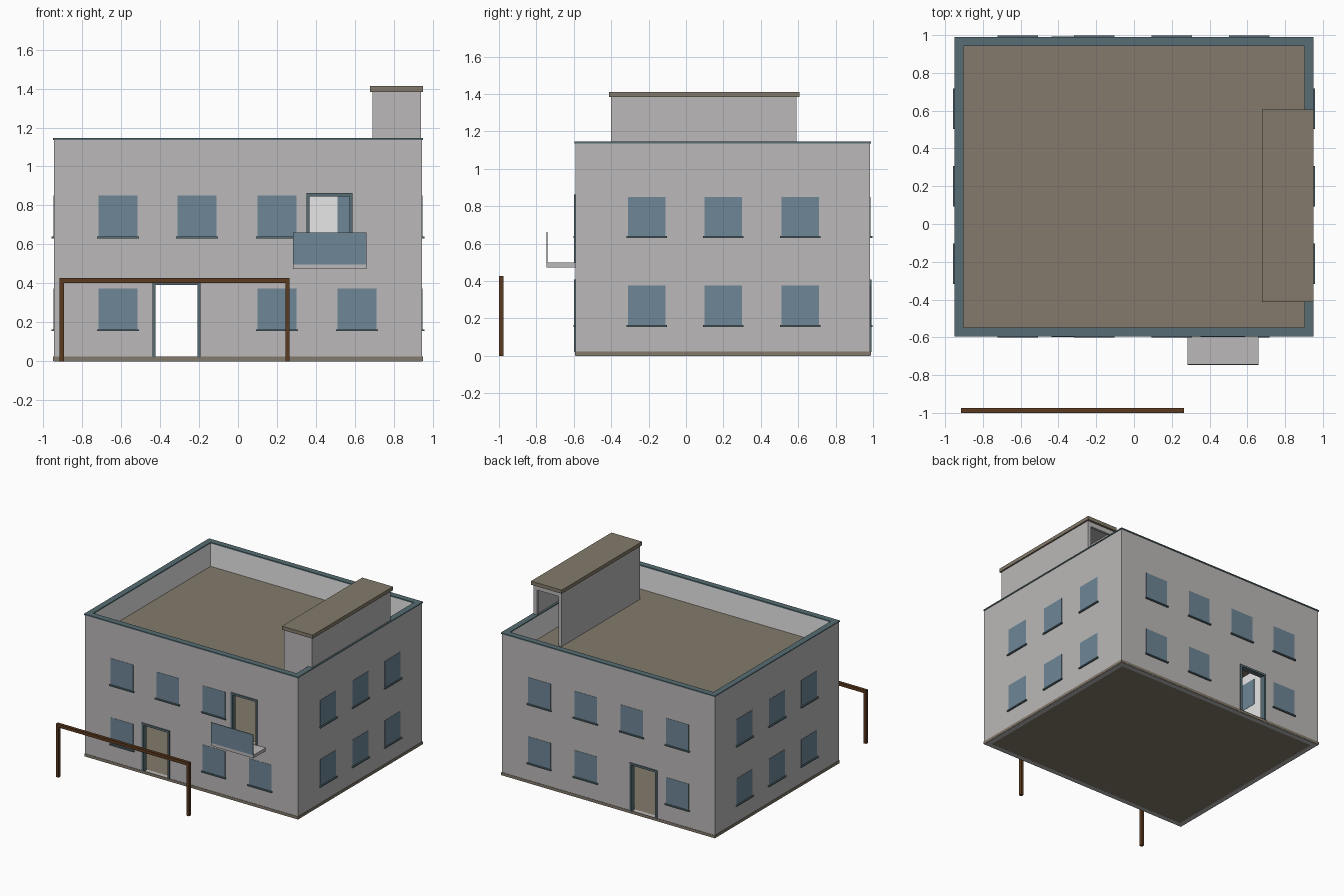
import bpy
import bmesh
from mathutils import Vector

if "Cube" in bpy.data.objects:
    bpy.data.objects.remove(bpy.data.objects["Cube"], do_unlink=True)


def material(name, rgb):
    m = bpy.data.materials.new(name)
    m.use_nodes = True
    m.diffuse_color = (*rgb, 1)
    m.node_tree.nodes["Principled BSDF"].inputs["Base Color"].default_value = (*rgb, 1)
    return m


GREY = material("wall grey", (0.50, 0.485, 0.48))
WHITE = material("interior white", (0.92, 0.92, 0.92))
TAN = material("stone tan", (0.23, 0.195, 0.145))
TRIM = material("slate trim", (0.095, 0.155, 0.175))
GLASS = material("window blue", (0.155, 0.24, 0.305))
WOOD = material("timber brown", (0.105, 0.042, 0.014))


def box(name, lo, hi, mat):
    """Axis-aligned box between two corners."""
    lo, hi = Vector(lo), Vector(hi)
    bm = bmesh.new()
    bmesh.ops.create_cube(bm, size=1)
    for v in bm.verts:
        v.co = [(lo[i] + hi[i]) / 2 + v.co[i] * (hi[i] - lo[i]) for i in range(3)]
    mesh = bpy.data.meshes.new(name)
    bm.to_mesh(mesh)
    bm.free()
    mesh.materials.append(mat)
    ob = bpy.data.objects.new(name, mesh)
    bpy.context.collection.objects.link(ob)
    return ob


def cut(ob, lo, hi):
    """Subtract a box from an object and discard the cutter."""
    cutter = box("cutter", lo, hi, GREY)
    cutter.hide_render = True
    mod = ob.modifiers.new("cut", "BOOLEAN")
    mod.operation = "DIFFERENCE"
    mod.solver = "EXACT"
    mod.object = cutter
    bpy.context.view_layer.objects.active = ob
    bpy.ops.object.modifier_apply(modifier=mod.name)
    bpy.data.objects.remove(cutter, do_unlink=True)


# Main dimensions
X, FRONT, BACK, TOP, T = 0.945, -0.59, 0.985, 1.135, 0.04
DECK = 0.95
DOOR = (-0.425, -0.205, 0.02, 0.395)
BALCONY_DOOR = (0.365, 0.575, 0.50, 0.85)

# Hollow outer walls with door openings
walls = box("walls", (-X, FRONT, 0), (X, BACK, TOP), GREY)
cut(walls, (-X + T, FRONT + T, -1), (X - T, BACK - T, 2))
for y, (x0, x1, z0, z1) in ((FRONT, DOOR), (BACK, DOOR), (FRONT, BALCONY_DOOR)):
    cut(walls, (x0, y - 0.1, z0), (x1, y + 0.1, z1))

# Inner wall faces are white
walls.data.materials.append(WHITE)
for f in walls.data.polygons:
    c = f.center
    inside = abs(c.x) < X - T + 0.005 and FRONT + T - 0.005 < c.y < BACK - T + 0.005
    if inside and abs(f.normal.z) < 0.5:
        f.material_index = 1


def frame(name, x0, x1, y0, y1, z0, z1, w, mat):
    """Horizontal rectangular ring."""
    box(name + "_front", (x0, y0, z0), (x1, y0 + w, z1), mat)
    box(name + "_back", (x0, y1 - w, z0), (x1, y1, z1), mat)
    box(name + "_right", (x0, y0 + w, z0), (x0 + w, y1 - w, z1), mat)
    box(name + "_left", (x1 - w, y0 + w, z0), (x1, y1 - w, z1), mat)


# Plinth, coping, floor and roof deck
frame("plinth", -X - 0.003, X + 0.003, FRONT - 0.003, BACK + 0.003, 0.002, 0.024, 0.006, TAN)
frame("coping", -X - 0.005, X + 0.005, FRONT - 0.005, BACK + 0.005, TOP, TOP + 0.01, 0.048, TRIM)
for name, z0, z1 in (("floor", 0.001, 0.02), ("roof_deck", DECK - 0.03, DECK)):
    box(name, (-X + T, FRONT + T, z0), (X - T, BACK - T, z1), TAN)


def wall_box(name, side, u0, u1, out, depth, z0, z1, mat):
    """Box on a named wall: u runs along the wall, out and depth cross it."""
    if side in ("front", "back"):
        y, s = (FRONT, -1) if side == "front" else (BACK, 1)
        ys = sorted((y + s * out, y - s * depth))
        box(name, (u0, ys[0], z0), (u1, ys[1], z1), mat)
    else:
        s = 1 if side == "left" else -1
        xs = sorted((s * (X + out), s * (X - depth)))
        box(name, (xs[0], u0, z0), (xs[1], u1, z1), mat)


# Windows with sills, listed by wall and storey
A, B, C, D = -0.615, -0.21, 0.20, 0.61
LAYOUT = {
    "front": ((A, C, D), (A, B, C)),
    "back": ((A, C, D), (A, B, C, D)),
    "left": ((B, C, D), (B, C, D)),
    "right": ((B, C, D), (B, C, D)),
}
for side, storeys in LAYOUT.items():
    for z, columns in zip((0.16, 0.635), storeys):
        for u in columns:
            wall_box(side + "_window", side, u - 0.1, u + 0.1, 0.002, T + 0.002,
                     z, z + 0.215, GLASS)
            wall_box(side + "_sill", side, u - 0.108, u + 0.108, 0.012, 0.01,
                     z - 0.005, z + 0.005, TRIM)


def door_frame(name, side, opening):
    x0, x1, z0, z1 = opening
    w = 0.013
    for a, b in ((x0 - w, x0 + 0.003), (x1 - 0.003, x1 + w)):
        wall_box(name + "_jamb", side, a, b, 0.008, 0.03, z0, z1, TRIM)
    wall_box(name + "_head", side, x0 - w, x1 + w, 0.008, 0.03, z1 - 0.003, z1 + w, TRIM)


door_frame("front_door", "front", DOOR)
door_frame("back_door", "back", DOOR)
door_frame("balcony_door", "front", BALCONY_DOOR)

# Balcony
box("balcony_slab", (0.282, -0.745, 0.473), (0.658, FRONT, 0.498), GREY)
box("balcony_panel", (0.282, -0.747, 0.498), (0.658, -0.741, 0.662), GLASS)

# Rooftop stair housing, open at the back
housing = box("stair_housing", (0.69, -0.40, DECK), (0.938, 0.59, 1.385), GREY)
cut(housing, (0.71, -0.38, DECK - 0.1), (0.918, 0.57, 1.37))
cut(housing, (0.72, 0.5, DECK - 0.1), (0.908, 0.7, 1.345))
box("stair_housing_cap", (0.678, -0.412, 1.383), (0.95, 0.607, 1.412), TAN)

# Free-standing timber porch frame
for x in (-0.915, 0.243):
    box("porch_post", (x, -1.0, 0), (x + 0.022, -0.975, 0.405), WOOD)
box("porch_beam", (-0.915, -1.0, 0.403), (0.265, -0.975, 0.428), WOOD)
